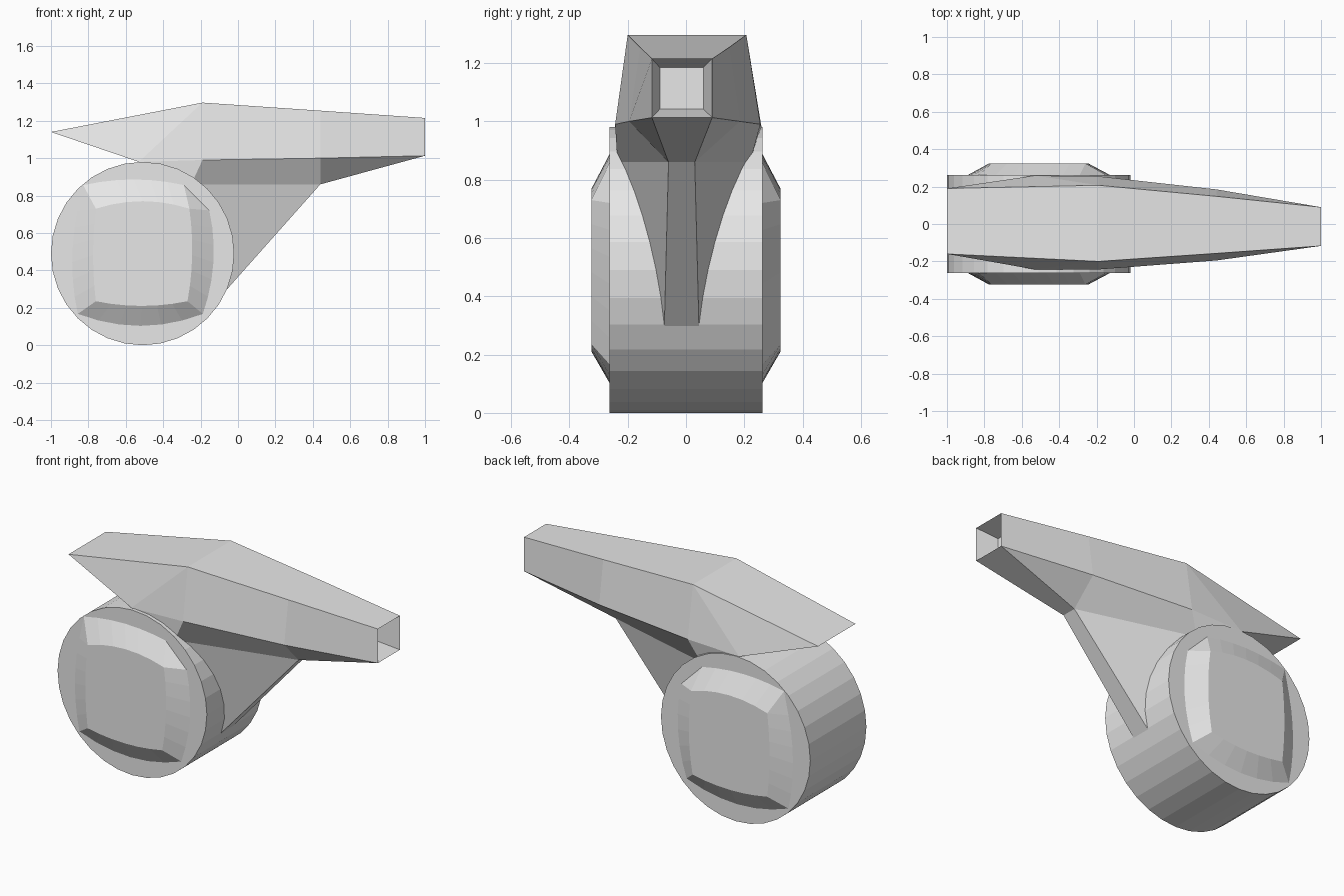
import bpy, bmesh, math

if "Cube" in bpy.data.objects:
    bpy.data.objects.remove(bpy.data.objects["Cube"])

grey = bpy.data.materials.new("light_grey")
grey.diffuse_color = (0.8, 0.8, 0.8, 1)
grey.use_nodes = True
grey.node_tree.nodes["Principled BSDF"].inputs["Base Color"].default_value = grey.diffuse_color


def make(name, bm):
    bmesh.ops.remove_doubles(bm, verts=bm.verts, dist=0.0005)
    bmesh.ops.recalc_face_normals(bm, faces=bm.faces)
    me = bpy.data.meshes.new(name)
    bm.to_mesh(me)
    bm.free()
    me.materials.append(grey)
    ob = bpy.data.objects.new(name, me)
    bpy.context.collection.objects.link(ob)
    return ob


def bridge(bm, a, b):
    n = len(a)
    for i in range(n):
        j = (i + 1) % n
        bm.faces.new((a[i], a[j], b[j], b[i]))


CX, CZ, R, HALF = -0.51, 0.49, 0.49, 0.263

# Drum: faceted cylinder lying across the body
bm = bmesh.new()
rings = []
for y in (-HALF, HALF):
    ring = []
    for k in range(32):
        a = math.tau * k / 32
        ring.append(bm.verts.new((CX + R * math.cos(a), y, CZ + R * math.sin(a))))
    bm.faces.new(ring)
    rings.append(ring)
bridge(bm, *rings)
make("drum", bm)


# Side caps: pillow-shaped squares with sloping rims
def arc_loop(bm, corners, bulges, y, n=6):
    loop = []
    for i, (x0, z0) in enumerate(corners):
        x1, z1 = corners[(i + 1) % len(corners)]
        bx, bz = bulges[i]
        for k in range(n):
            t = k / n
            s = 4 * t * (1 - t)
            loop.append(bm.verts.new((CX + x0 + (x1 - x0) * t + bx * s, y,
                                      CZ + z0 + (z1 - z0) * t + bz * s)))
    return loop


outer = [(0.325, -0.325), (0.36, 0.23), (0.22, 0.37),
         (-0.32, 0.37), (-0.35, 0.23), (-0.35, -0.325)]
inner = [(0.24, -0.255), (0.25, 0.24), (0.25, 0.24),
         (-0.25, 0.24), (-0.25, 0.24), (-0.25, -0.255)]
out_bulge = [(0.04, 0), (0, 0), (0, 0.03), (0, 0), (-0.03, 0), (0, -0.065)]
in_bulge = [(0.02, 0), (0, 0), (0, 0.04), (0, 0), (-0.015, 0), (0, -0.025)]
for name, s in (("front_cap", -1), ("back_cap", 1)):
    bm = bmesh.new()
    a = arc_loop(bm, outer, out_bulge, s * (HALF - 0.002))
    b = arc_loop(bm, inner, in_bulge, s * 0.324)
    bridge(bm, a, b)
    bmesh.ops.remove_doubles(bm, verts=b, dist=0.0005)
    bm.verts.ensure_lookup_table()
    bm.faces.new([v for v in bm.verts if abs(v.co.y) > 0.3])
    make(name, bm)

# Hull with wedge strut: each station is x, z, back y, front y
stations = {
    "tail": (-1.0, 1.14, 0.19, -0.16),
    "top": (-0.19, 1.297, 0.207, -0.20),
    "top_mid": (0.44, 1.254, 0.148, -0.157),
    "top_end": (1.0, 1.215, 0.09, -0.117),
    "side_rear": (-0.53, 0.98, 0.259, -0.243),
    "side": (-0.19, 0.99, 0.255, -0.243),
    "side_mid": (0.44, 1.0, 0.185, -0.195),
    "side_end": (1.0, 1.013, 0.09, -0.117),
    "low_rear": (-0.53, 0.86, 0.25, -0.24),
    "low": (-0.25, 0.86, 0.22, -0.235),
    "lip": (0.44, 0.86, 0.03, -0.06),
    "foot": (-0.12, 0.23, 0.046, -0.076),
    "bore_top": (0.87, 1.185, 0.06, -0.09),
    "bore_low": (0.87, 1.042, 0.06, -0.09),
}
bm = bmesh.new()
P = {k: (bm.verts.new((x, yb, z)), bm.verts.new((x, yf, z)))
     for k, (x, z, yb, yf) in stations.items()}

# Flank panels on both sides
flanks = ["tail side_rear top", "side_rear side top", "side side_mid top_mid top",
          "side_mid side_end top_end top_mid", "side_rear low_rear low side",
          "side low lip side_mid", "side_mid lip side_end", "low foot lip",
          "low_rear foot low", "side_end bore_low bore_top top_end"]
for f in flanks:
    for s in (0, 1):
        bm.faces.new([P[k][s] for k in f.split()])

# Panels spanning across the hull, including the open muzzle
spans = ["tail top", "top top_mid", "top_mid top_end", "tail side_rear",
         "side_rear low_rear", "low_rear foot", "foot lip", "lip side_end",
         "top_end bore_top", "bore_top bore_low", "bore_low side_end"]
for f in spans:
    a, b = f.split()
    bm.faces.new((P[a][0], P[a][1], P[b][1], P[b][0]))
make("hull_and_strut", bm)
